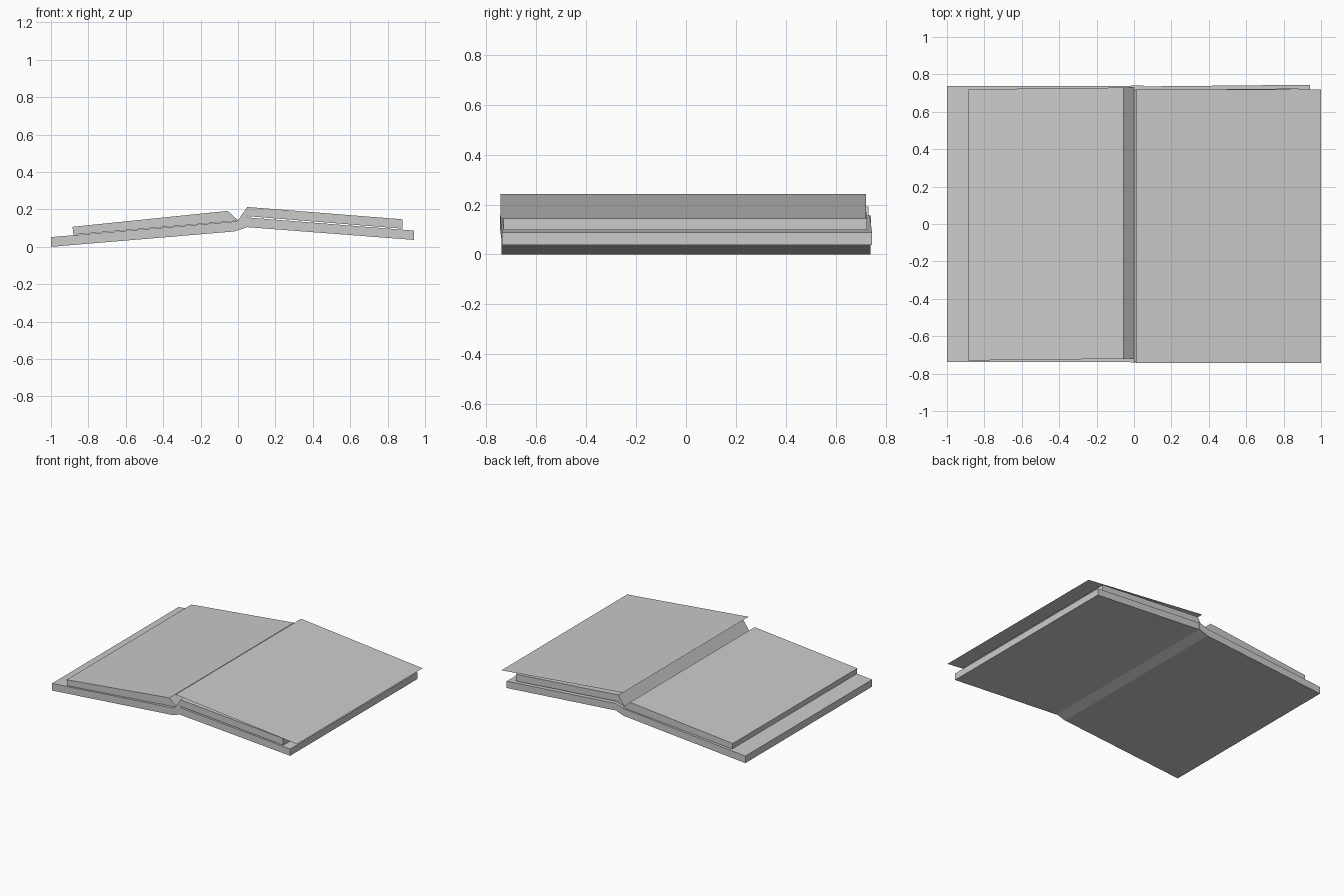
import bpy, bmesh

cube = bpy.data.objects.get("Cube")
if cube:
    bpy.data.objects.remove(cube)

grey = bpy.data.materials.new("plain grey")
grey.use_nodes = True
colour = (0.6, 0.6, 0.6, 1)
grey.diffuse_color = colour
grey.node_tree.nodes["Principled BSDF"].inputs["Base Color"].default_value = colour


def make(name, bm):
    mesh = bpy.data.meshes.new(name)
    bm.to_mesh(mesh)
    bm.free()
    mesh.materials.append(grey)
    obj = bpy.data.objects.new(name, mesh)
    bpy.context.collection.objects.link(obj)


def prism(name, profile, depth, middle=0.0, skew=0.0):
    """Extrude an x-z profile along y; skew slides y with x."""
    bm = bmesh.new()
    rows = []
    for side in (-1, 1):
        rows.append([bm.verts.new((x, middle + skew * x + side * depth / 2, z))
                     for x, z in profile])
    front, back = rows
    bm.faces.new(front)
    bm.faces.new(back[::-1])
    for i in range(len(profile)):
        j = (i + 1) % len(profile)
        bm.faces.new((front[j], front[i], back[i], back[j]))
    bmesh.ops.recalc_face_normals(bm, faces=bm.faces)
    make(name, bm)


# Covers and the spine between them
prism("left_cover", [(-1, 0.003), (-0.02, 0.085), (-0.02, 0.138), (-1, 0.055)], 1.475)
prism("right_cover", [(0.05, 0.108), (0.94, 0.04), (0.94, 0.09), (0.05, 0.16)],
      1.48, -0.005, 0.01)
prism("spine", [(-0.02, 0.085), (0.05, 0.108), (0.05, 0.16), (-0.02, 0.138)], 1.48)

# Page blocks and the folded gutter
prism("left_pages", [(-0.88, 0.068), (-0.02, 0.140), (0, 0.145), (-0.055, 0.195),
                     (-0.885, 0.11)], 1.45, 0.005, 0.011)
prism("right_pages", [(0.05, 0.167), (0.88, 0.10), (0.88, 0.15), (0.05, 0.216)],
      1.455, -0.012, 0.01)
prism("gutter", [(0, 0.12), (0.05, 0.15), (0.05, 0.216), (0, 0.145)], 1.455, -0.01)

# Single loose page lifted above the right block
bm = bmesh.new()
corners = [(0.01, -0.743, 0.245), (1, -0.743, 0.145),
           (1, 0.72, 0.145), (0.01, 0.72, 0.245)]
bm.faces.new([bm.verts.new(c) for c in corners])
make("loose_page", bm)

# Rest the lowest edge on the ground
for obj in bpy.context.collection.objects:
    if obj.type == "MESH" and obj.active_material == grey:
        obj.location.z = -0.003
